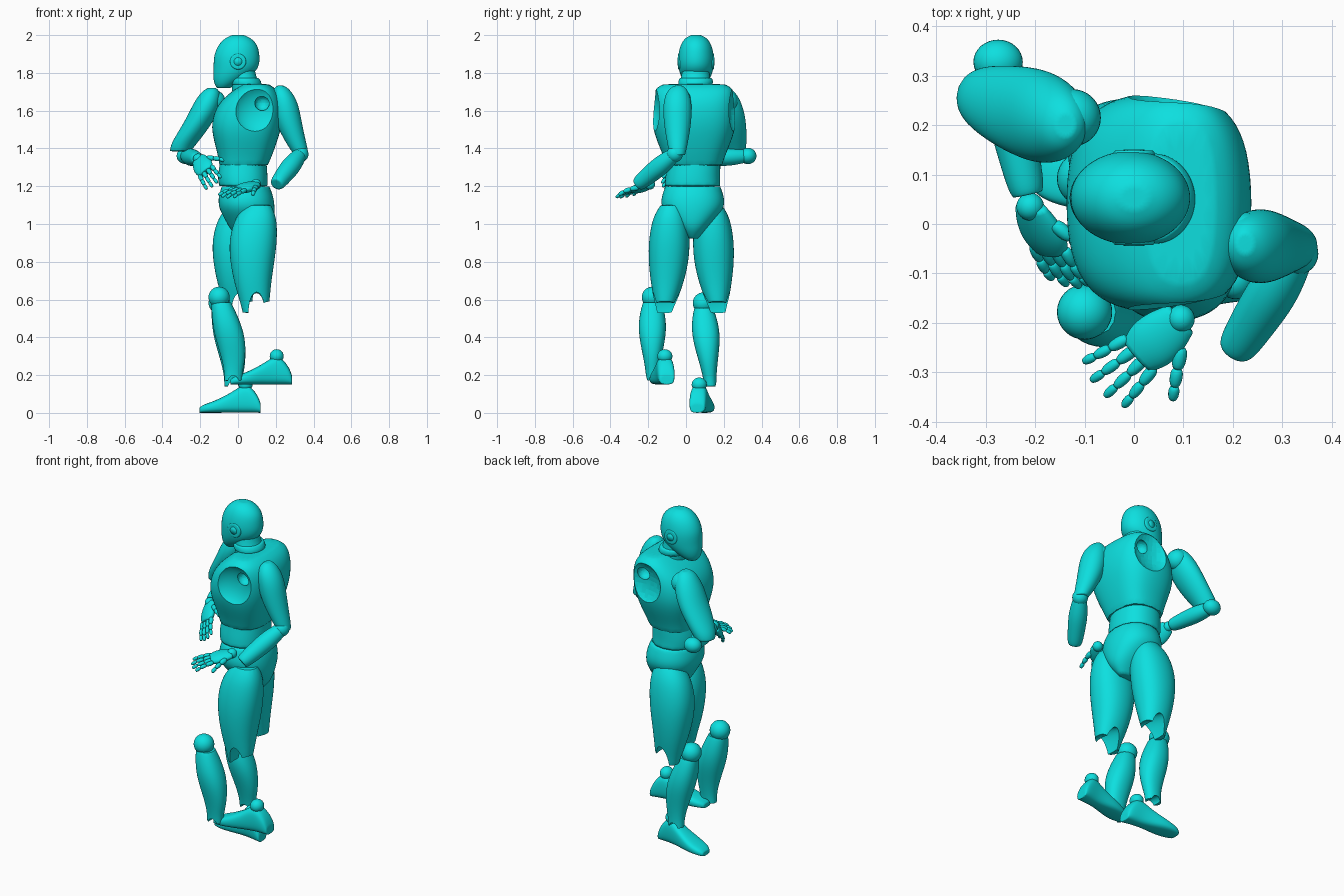
import bpy, bmesh, math
from mathutils import Vector

cube = bpy.data.objects.get("Cube")
if cube:
    bpy.data.objects.remove(cube)

teal = bpy.data.materials.new("teal")
teal.use_nodes = True
teal.diffuse_color = (0.004, 0.74, 0.74, 1)
teal.node_tree.nodes["Principled BSDF"].inputs["Base Color"].default_value = teal.diffuse_color
MID = 0.043  # y of the chest's mirror plane
HIP = 0.028  # y of the legs' mirror plane


def loft(name, rings, axis=(0, 0, 1), u=(1, 0, 0), power=1.0, sides=16, level=2):
    """Smooth skin through rings (x, y, z, half width along u, half width across)."""
    axis = Vector(axis).normalized()
    u = Vector(u)
    u = (u - axis * u.dot(axis)).normalized()
    v = axis.cross(u)
    bm = bmesh.new()
    crease = bm.edges.layers.float.new("crease_edge")

    def bend(t):
        return math.copysign(abs(t) ** power, t)

    loops = []
    for x, y, z, a, b in rings:
        angles = [math.tau * i / sides for i in range(sides)]
        loops.append([bm.verts.new(Vector((x, y, z)) + u * a * bend(math.cos(t)) + v * b * bend(math.sin(t)))
                      for t in angles])
    for low, high in zip(loops, loops[1:]):
        for i in range(sides):
            j = (i + 1) % sides
            bm.faces.new((low[i], low[j], high[j], high[i]))
    for end in (loops[0], loops[-1]):
        for edge in bm.faces.new(end).edges:
            edge[crease] = 0.75
    bmesh.ops.recalc_face_normals(bm, faces=bm.faces)
    for f in bm.faces:
        f.smooth = True
    mesh = bpy.data.meshes.new(name)
    bm.to_mesh(mesh)
    bm.free()
    mesh.materials.append(teal)
    obj = bpy.data.objects.new(name, mesh)
    bpy.context.collection.objects.link(obj)
    mod = obj.modifiers.new("smooth", "SUBSURF")
    mod.levels = mod.render_levels = level
    return obj


def tube(name, start, end, profile, flat=1.0, u=(0, 0, 1), **kw):
    """Round limb between two points; profile holds (fraction, radius)."""
    p, q = Vector(start), Vector(end)
    rings = [(*p.lerp(q, t), r * flat, r) for t, r in profile]
    return loft(name, rings, axis=q - p, u=u, **kw)


def ball(name, centre, radii):
    bpy.ops.mesh.primitive_uv_sphere_add(segments=32, ring_count=16, radius=1, location=centre)
    obj = bpy.context.object
    obj.name = name
    obj.scale = radii if isinstance(radii, tuple) else (radii,) * 3
    obj.data.materials.append(teal)
    bpy.ops.object.shade_smooth()
    return obj


def carve(obj, cutter):
    mod = obj.modifiers.new("hollow", "BOOLEAN")
    mod.operation, mod.solver, mod.object = "DIFFERENCE", "EXACT", cutter
    bpy.context.view_layer.update()
    bpy.context.view_layer.objects.active = obj
    for m in list(obj.modifiers):
        bpy.ops.object.modifier_apply(modifier=m.name)
    bpy.data.objects.remove(cutter)
    bpy.ops.object.select_all(action="DESELECT")
    obj.select_set(True)
    bpy.ops.object.shade_smooth_by_angle(angle=math.radians(40))


# Head, ear discs and neck
loft("head", [(0, .053, 2, .03, .025), (0, .053, 1.987, .068, .058), (0, .053, 1.95, .106, .084),
              (-.006, .053, 1.9, .122, .096), (-.007, .053, 1.86, .125, .098),
              (-.012, .053, 1.82, .12, .094), (-.034, .053, 1.78, .1, .082),
              (-.065, .053, 1.74, .062, .058), (-.077, .053, 1.72, .035, .035)])
for side in (-1, 1):
    y = .053 + side * .07
    tube("ear_disc", (0, y, 1.86), (0, y + side * .026, 1.86), [(0, .045), (.9, .044), (1, .038)])
    tube("ear_cap", (0, y, 1.86), (0, y + side * .028, 1.86), [(0, .025), (1, .022)], level=1)
loft("neck", [(.06, .045, 1.66, .09, .1), (.047, .047, 1.72, .08, .092), (.03, .05, 1.77, .07, .077),
              (.02, .053, 1.83, .068, .072)])
loft("neck_ring", [(.042, .05, 1.738, .084, .092), (.038, .052, 1.755, .087, .095),
                   (.034, .052, 1.772, .078, .088)])

# Chest with hollow shoulder sockets
chest = loft("chest", [(.03, MID, 1.31, .13, .15), (.038, MID, 1.37, .148, .17),
                       (.041, MID, 1.45, .174, .205), (.046, MID, 1.53, .192, .227),
                       (.062, MID, 1.62, .182, .228), (.082, MID, 1.68, .146, .222),
                       (.095, MID, 1.72, .104, .207), (.095, MID, 1.74, .068, .165)], power=.74)
for side in (-1, 1):
    carve(chest, ball("socket_cutter", (.11, MID + side * .255, 1.605), (.14, .085, .14)))
    carve(chest, ball("joint_cutter", (.128, MID + side * .165, 1.64), .04))

# Waist and hips
loft("abdomen", [(.028, .035, 1.2, .13, .15), (.024, .035, 1.25, .136, .148),
                 (.028, MID, 1.32, .126, .143), (.03, MID, 1.37, .12, .14)], power=.9)
loft("pelvis", [(.04, .036, 1.2, .128, .148), (.042, .036, 1.15, .148, .168), (.045, .036, 1.09, .153, .174),
                (.06, .036, 1.03, .135, .128), (.07, .036, .97, .112, .072), (.07, .036, .922, .062, .027)],
     power=.9)

# Legs: the right one is mirrored across the body and shifted
for label, side, slide, drop in (("left", -1, 0, 0), ("right", 1, -.09, -.03)):
    def y_at(off):
        return HIP + side * off

    thigh = loft(label + "_thigh", [
        (x + slide, y_at(off), z, a, b) for x, off, z, a, b in (
            (.11, .108, 1.1, .065, .055), (.095, .112, 1.04, .112, .093), (.08, .116, .92, .131, .112),
            (.075, .12, .8, .12, .109), (.078, .128, .68, .098, .087), (.09, .138, .58, .078, .058),
            (.09, .142, .53, .066, .045))], power=.9)
    carve(thigh, ball("knee_cutter", (.098 + slide, y_at(.14), .54), (.044, .15, .11)))
    carve(thigh, ball("heel_side_cutter", (.16 + slide, y_at(.14), .53), (.06, .15, .06)))

    top, foot_y = (-.178, -.112) if side < 0 else (.092, .07)
    lean = 0 if side < 0 else .035
    ball(label + "_knee", (-.1, top, .612 + drop), .056)
    shin = loft(label + "_shin", [
        (x, top + lean * (.6 - z) / .4, z + drop, a, b) for x, z, a, b in (
            (-.088, .585, .052, .05), (-.08, .55, .062, .062), (-.062, .48, .076, .075),
            (-.042, .4, .081, .072), (-.024, .3, .067, .05), (-.024, .22, .049, .036),
            (-.026, .17, .048, .033))], power=.9)
    carve(shin, ball("ankle_cutter", (-.025, top + lean, .165 + drop), (.03, .08, .035)))

    # Feet turn slightly outward toward the toes
    shift, lift = (.165, .15) if side < 0 else (0, 0)
    loft(label + "_foot", [
        (x + shift, foot_y + side * (.04 - x) * .13, h / 2 + lift, w, h / 2) for x, h, w in (
            (.12, .05, .038), (.105, .095, .046), (.06, .15, .047), (.02, .148, .046),
            (-.03, .112, .05), (-.09, .08, .06), (-.14, .058, .06), (-.185, .044, .05),
            (-.205, .027, .033))], axis=(-1, 0, 0), u=(0, 1, 0), power=.7)
    ball(label + "_ankle", (.04 + shift, foot_y, .15 + lift), (.037, .04, .037))

# Upper arms with shoulder balls
loft("left_upper_arm", [(.225, -.04, 1.732, .018, .022), (.228, -.042, 1.718, .04, .045),
                        (.236, -.045, 1.685, .06, .066), (.25, -.045, 1.63, .072, .078),
                        (.264, -.045, 1.55, .073, .076), (.295, -.045, 1.46, .06, .062),
                        (.325, -.045, 1.39, .047, .048), (.335, -.045, 1.365, .037, .04)])
ball("left_shoulder_ball", (.22, -.03, 1.66), .055)
loft("right_upper_arm", [(-.138, .2, 1.72, .02, .025), (-.142, .202, 1.708, .042, .048),
                         (-.15, .205, 1.68, .06, .07), (-.167, .21, 1.63, .075, .09),
                         (-.197, .22, 1.56, .078, .098), (-.248, .235, 1.48, .075, .088),
                         (-.29, .25, 1.42, .068, .072), (-.305, .255, 1.385, .056, .06)])
ball("right_shoulder_ball", (-.125, .215, 1.65), .058)

# Forearms with elbow balls
FOREARM = [(0, .036), (.15, .045), (.4, .054), (.7, .048), (.95, .042), (1, .034)]
for label, elbow, wrist, girth, size in (
        ("left", (.33, -.06, 1.37), (.205, -.255, 1.21), 1, .043),
        ("right", (-.275, .328, 1.36), (-.215, .06, 1.345), .9, (.05, .045, .043))):
    ball(label + "_elbow", elbow, size)
    tube(label + "_forearm", elbow, wrist, [(t, r * girth) for t, r in FOREARM])


def hand(label, wrist, reach, across, curl, spread):
    """Palm, thumb and four jointed fingers; across points to the thumb."""
    wrist, d = Vector(wrist), Vector(reach).normalized()
    s = Vector(across)
    s = (s - d * s.dot(d)).normalized()
    n = Vector(curl)
    n = (n - d * n.dot(d) - s * n.dot(s)).normalized()
    ball(label + "_wrist", wrist, .028)
    tube(label + "_palm", wrist, wrist + d * .12,
         [(0, .018), (.3, .025), (.7, .028), (1, .02)], flat=2.1, u=s)

    def digit(name, base, aim, size, radius):
        for k in range(3):
            aim = (aim + n * .1 * k).normalized()
            tip = base + aim * size * (1 - .15 * k)
            r = radius * (1 - .12 * k)
            tube(f"{name}_joint_{k + 1}", base, tip, [(0, r * .6), (.15, r), (.8, r * .95), (1, r * .55)],
                 sides=8, level=1)
            base = tip

    for i in range(4):
        off = i - 1.5
        digit(f"{label}_finger_{i + 1}", wrist + d * .11 + s * off * .027,
              d + s * off * spread, .047 if i in (1, 2) else .042, .0145)
    digit(label + "_thumb", wrist + d * .04 + s * .045, d * .75 + s * .6, .045, .017)


hand("left", (.095, -.192, 1.21), (-.74, -.63, -.24), (.6, -.7, -.1), (0, 0, -1), .13)
hand("right", (-.21, .035, 1.345), (.38, -.8, -.62), (.6, 0, .6), (.6, -.2, -.6), .05)
